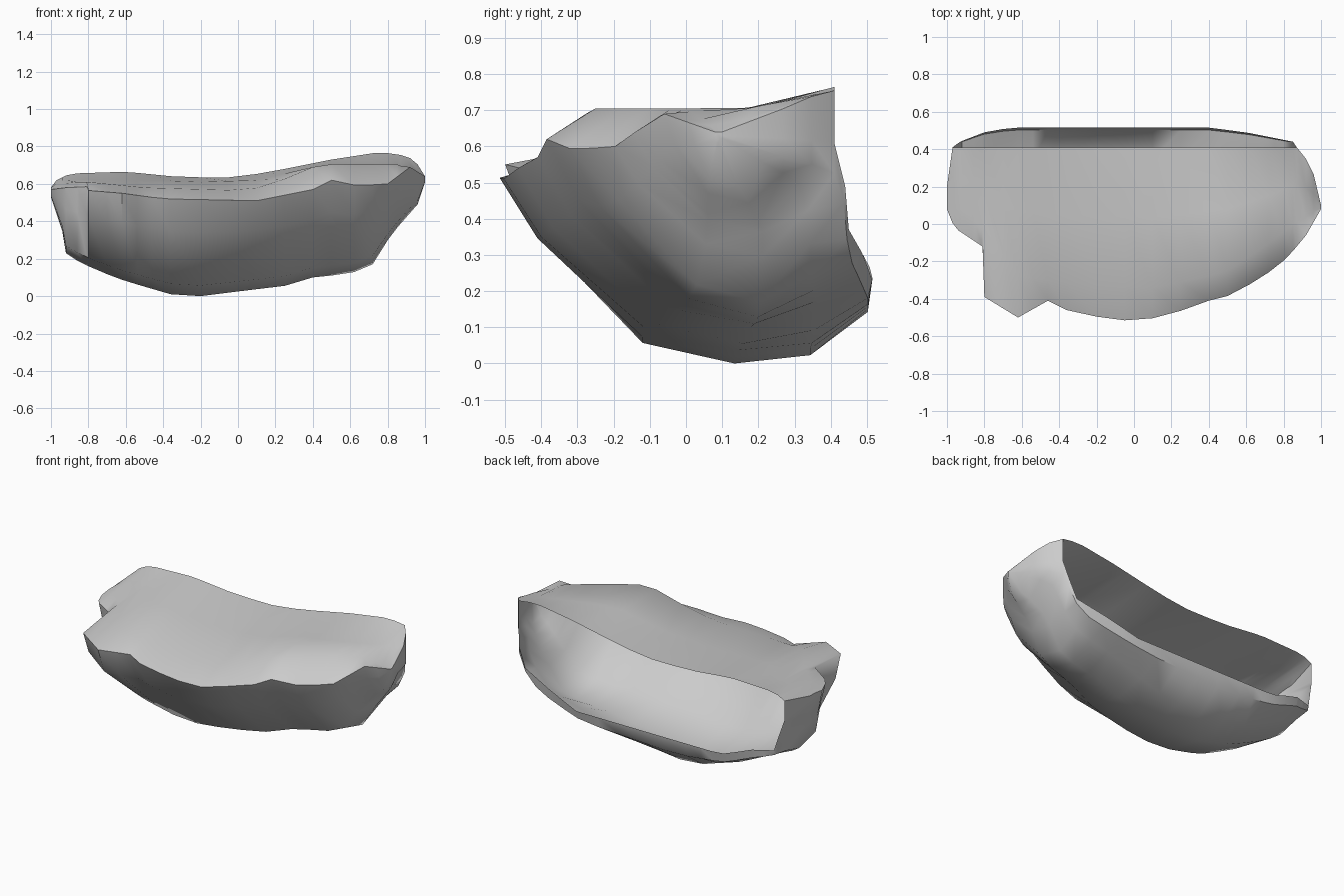
import bpy, bmesh, math

if "Cube" in bpy.data.objects:
    bpy.data.objects.remove(bpy.data.objects["Cube"])


def curve(*pts):
    """Piecewise-linear function of x through (x, value) points."""
    def f(x):
        for (a, u), (b, v) in zip(pts, pts[1:]):
            if x <= b:
                return u + (v - u) * (x - a) / (b - a)
        return pts[-1][1]
    return f


def mix(a, b, t):
    return a + (b - a) * t


# outlines read along the length of the ledge
rim_y = curve((-1, .08), (-.96, -.02), (-.81, -.12), (-.8, -.39), (-.62, -.5), (-.46, -.41),
              (-.36, -.46), (-.24, -.49), (-.05, -.515), (.15, -.5), (.4, -.41), (.5, -.385),
              (.68, -.29), (.82, -.18), (.92, -.06), (1, .08))
rim_z = curve((-1, .57), (-.92, .58), (-.81, .585), (-.8, .565), (-.62, .55), (-.4, .52), (.1, .51), (.4, .57),
              (.5, .62), (.64, .59), (.8, .6), (.92, .69), (1, .64))
shoulder_y = curve((-1, .11), (-.9, .06), (-.8, -.02), (-.62, -.28), (-.3, -.32), (.1, -.34),
                   (.35, -.29), (.5, -.25), (.7, -.12), (.85, 0), (.92, .04), (1, .085))
shoulder_z = curve((-1, .575), (-.9, .61), (-.8, .61), (-.5, .58), (0, .565), (.15, .585),
                   (.4, .69), (.5, .705), (.85, .705), (1, .64))
mid_z = curve((-1, .58), (-.95, .62), (-.6, .625), (-.2, .61), (.1, .62), (.4, .69),
              (.92, .71), (1, .64))
back_y = curve((-1, .2), (-.97, .41), (.87, .41), (.95, .31), (1, .1))
back_z = curve((-1, .58), (-.97, .62), (-.9, .655), (-.6, .665), (-.3, .635), (0, .635),
               (.25, .68), (.5, .73), (.76, .77), (.9, .75), (.95, .72), (1, .64))
low_y = curve((-1, .09), (-.92, .03), (-.8, -.06), (-.6, -.14), (-.36, -.12), (0, -.12),
              (.25, -.08), (.5, -.02), (.72, .03), (.82, .06), (.95, .06), (1, .08))
bottom_z = curve((-1, .53), (-.94, .35), (-.92, .23), (-.86, .19), (-.76, .14), (-.6, .08),
                 (-.36, .01), (-.2, 0), (0, .025), (.25, .055), (.4, .1), (.6, .12),
                 (.72, .17), (.82, .33), (.96, .49), (1, .61))
lip_y = curve((-1, .2), (-.97, .41), (-.93, .44), (-.8, .49), (-.66, .515), (.4, .515),
              (.6, .49), (.8, .45), (.85, .44), (.87, .41), (.95, .31), (1, .1))
lip_z = curve((-1, .55), (-.97, .5), (-.92, .31), (-.8, .3), (-.6, .23), (.4, .23), (.6, .3),
              (.8, .37), (.85, .49), (.87, .61), (.95, .62), (1, .63))
wall_in = curve((-1, .3), (-.81, .3), (-.8, .16), (-.5, .16), (-.42, .28), (.3, .25), (1, .25))
heel_rise = curve((-1, .5), (-.6, .2), (-.3, .1), (.1, .1), (.5, .4), (1, .5))


def section(x):
    """Open cross-section: top back edge -> rim -> underside -> back lip."""
    ry, rz, by, ly = rim_y(x), rim_z(x), back_y(x), lip_y(x)
    sy, y5, z6, lz = shoulder_y(x), low_y(x), bottom_z(x), lip_z(x)
    z5 = mix(z6, rz, .11)
    return [(by, back_z(x)), (mix(sy, by, .5), mid_z(x)), (sy, shoulder_z(x)), (ry, rz),
            (mix(ry, y5, wall_in(x)), mix(rz, z5, .38)), (y5, z5),
            (mix(y5, ly, .4), z6), (mix(y5, ly, .73), mix(z6, lz, heel_rise(x))),
            (mix(ly, by, .12), mix(z6, lz, .62)), (ly, lz)]


# rock ledge shell, open along the back
stations = [-1, -.97, -.94, -.92, -.86, -.81, -.8, -.7, -.62, -.54, -.46, -.36, -.2, -.05, .1,
            .25, .4, .5, .62, .72, .8, .85, .87, .92, .96, 1]
bm = bmesh.new()
rows = [[bm.verts.new((x, y, z)) for y, z in section(x)] for x in stations]
n = len(rows[0])
for x, a, b in zip(stations, rows, rows[1:]):
    for j in range(n - 1):
        bm.faces.new((a[j], a[j + 1], b[j + 1], b[j]))
    if x < -.98 or x > .86:                      # closed rounded ends
        bm.faces.new((a[n - 1], a[0], b[0], b[n - 1]))
bm.faces.new(rows[0][::-1])
bm.faces.new(rows[-1])
bmesh.ops.remove_doubles(bm, verts=bm.verts, dist=.002)

mesh = bpy.data.meshes.new("rock_ledge")
bm.to_mesh(mesh)
bm.free()
rock = bpy.data.objects.new("rock_ledge", mesh)
bpy.context.collection.objects.link(rock)
bpy.context.view_layer.objects.active = rock
rock.select_set(True)
bpy.ops.object.shade_smooth_by_angle(angle=math.radians(50))
